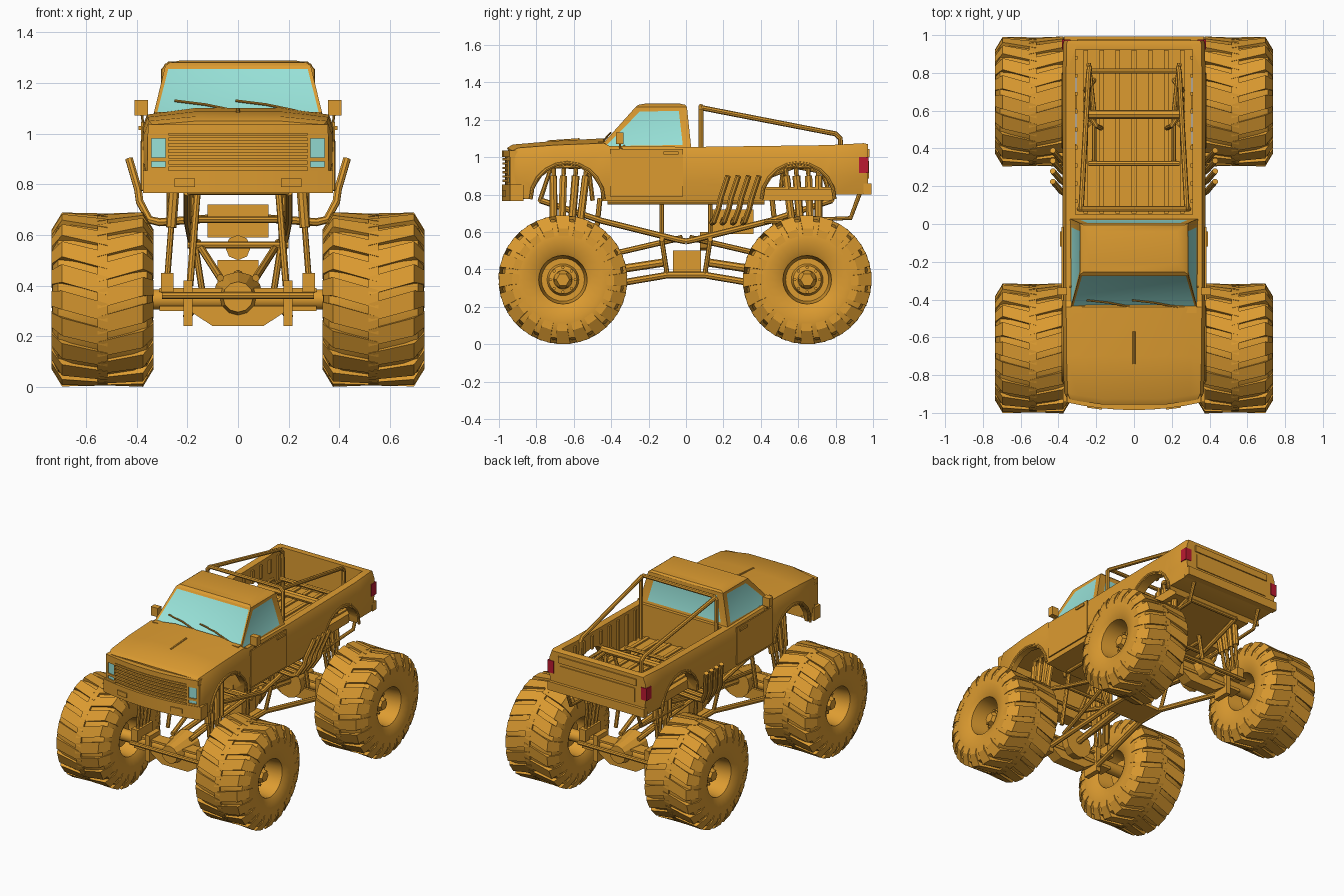
import bpy, bmesh, math
from mathutils import Vector, Matrix

if "Cube" in bpy.data.objects:
    bpy.data.objects.remove(bpy.data.objects["Cube"], do_unlink=True)

def material(name, rgb):
    m = bpy.data.materials.new(name)
    m.use_nodes = True
    m.diffuse_color = (*rgb, 1)
    m.node_tree.nodes["Principled BSDF"].inputs["Base Color"].default_value = (*rgb, 1)
    return m

ORANGE = material("orange_paint", (0.72, 0.33, 0.03))
GLASS = material("pale_teal_glass", (0.31, 0.75, 0.68))
RED = material("red_lens", (0.50, 0.01, 0.03))
SIDES = (("left", 1), ("right", -1))
ENDS = (("front", -1), ("rear", 1))
AXLE, HUB = 0.653, 0.345

def finish(bm, name, *mats):
    bmesh.ops.recalc_face_normals(bm, faces=bm.faces[:])
    me = bpy.data.meshes.new(name)
    bm.to_mesh(me)
    bm.free()
    ob = bpy.data.objects.new(name, me)
    bpy.context.collection.objects.link(ob)
    for m in mats or (ORANGE,):
        me.materials.append(m)
    return ob

def skin(bm, rings, wrap=False):
    """Join closed rings of points into a solid, capped unless wrapped."""
    vs = [[bm.verts.new(p) for p in r] for r in rings]
    n = len(vs[0])
    for a, b in zip(vs, vs[1:] + vs[:1] if wrap else vs[1:]):
        for i in range(n):
            bm.faces.new((a[i], a[(i + 1) % n], b[(i + 1) % n], b[i]))
    if not wrap:
        bm.faces.new(vs[0])
        bm.faces.new(vs[-1])

def bow(ob):
    """Curve the nose back toward its corners."""
    for v in ob.data.vertices:
        if v.co.y < -0.9:
            v.co.y += 0.32 * v.co.x ** 2

def box(name, lo, hi, mat=ORANGE, parts=1):
    xs = [lo[0] + (hi[0] - lo[0]) * i / parts for i in range(parts + 1)]
    bm = bmesh.new()
    skin(bm, [[(x, lo[1], lo[2]), (x, hi[1], lo[2]), (x, hi[1], hi[2]), (x, lo[1], hi[2])] for x in xs])
    return finish(bm, name, mat)

def box_pair(name, lo, hi, mat=ORANGE):
    for side, s in SIDES:
        box(f"{name}_{side}", (s * lo[0], *lo[1:]), (s * hi[0], *hi[1:]), mat)

def tube(name, pts, r=0.012):
    cu = bpy.data.curves.new(name, "CURVE")
    cu.dimensions, cu.bevel_depth, cu.bevel_resolution, cu.use_fill_caps = "3D", r, 2, True
    sp = cu.splines.new("POLY")
    sp.points.add(len(pts) - 1)
    for p, co in zip(sp.points, pts):
        p.co = (*co, 1)
    tmp = bpy.data.objects.new(name + "_path", cu)
    me = bpy.data.meshes.new_from_object(tmp)
    bpy.data.objects.remove(tmp)
    ob = bpy.data.objects.new(name, me)
    me.materials.append(ORANGE)
    bpy.context.collection.objects.link(ob)

def tube_pair(name, pts, r=0.012, sy=1):
    for side, s in SIDES:
        tube(f"{name}_{side}", [(s * x, sy * y, z) for x, y, z in pts], r)

def cylinder(name, centre, axis, r1, r2, depth, seg=16):
    bm = bmesh.new()
    rot = Vector((0, 0, 1)).rotation_difference(Vector(axis)).to_matrix().to_4x4()
    bmesh.ops.create_cone(bm, cap_ends=True, segments=seg, radius1=r1, radius2=r2, depth=depth,
                          matrix=Matrix.Translation(centre) @ rot)
    return finish(bm, name)

def cut(ob, cutter):
    mod = ob.modifiers.new("cut", "BOOLEAN")
    mod.operation, mod.solver, mod.object = "DIFFERENCE", "EXACT", cutter
    dg = bpy.context.evaluated_depsgraph_get()
    ob.data = bpy.data.meshes.new_from_object(ob.evaluated_get(dg), depsgraph=dg)
    ob.modifiers.clear()
    bpy.data.objects.remove(cutter, do_unlink=True)

# Lower body: sections along the length give y, half width, bottom, top, crown
bm = bmesh.new()
rings = []
for y, w, zb, zt, c in ((-.965, .355, .80, 1.035, .015), (-.935, .37, .78, 1.05, .018), (-.7, .376, .77, 1.065, .022),
                        (-.44, .378, .765, 1.075, .026), (-.41, .378, .765, 1.06, 0), (.03, .378, .765, 1.055, 0),
                        (.78, .378, .77, 1.065, 0), (.8, .378, .80, 1.067, 0), (.95, .376, .80, 1.075, 0),
                        (.972, .37, .81, 1.07, 0)):
    half = [(w * .45, zb), (w - .015, zb), (w, zb + .1), (w, zt - .05), (w * .95, zt), (w * .8, zt + c * .3), (w * .45, zt + c)]
    rings.append([(x, y, z) for x, z in half] + [(-x, y, z) for x, z in reversed(half)])
skin(bm, rings)
body = finish(bm, "lower_body")
cut(body, box("bed_cutter", (-.31, .05, .83), (.31, .925, 1.3)))
cut(body, box("bay_cutter", (-.335, -.9, .6), (.335, -.455, 1.0)))
for s in (1, -1):
    for y, inner_x in ((-.635, .28), (.6, .305)):
        cut(body, cylinder("arch_cutter", (s * (inner_x + .12), y, .765), (1, 0, 0), .19, .19, .24))
bow(body)

# Wheel arch lips
for end, y in (("front", -.635), ("rear", .6)):
    arc = [math.pi * i / 10 for i in range(11)]
    tube_pair(f"arch_lip_{end}", [(.374, y + .195 * math.cos(a), .775 + .195 * math.sin(a)) for a in arc], .01)

# Cab with inset glass on all four sides
bm = bmesh.new()
levels = ((1.05, .34, -.465, .028), (1.268, .287, -.27, .005), (1.28, .27, -.255, -.004), (1.288, .23, -.21, -.04))
skin(bm, [[(-x, a, z), (x, a, z), (x, b, z), (-x, b, z)] for z, x, a, b in levels])
bmesh.ops.recalc_face_normals(bm, faces=bm.faces[:])
bm.faces.ensure_lookup_table()
for f in [f for f in bm.faces if abs(f.normal.z) < .85 and f.calc_area() > .04]:
    n = f.normal.copy()
    rim = .018 if n.y < -.5 else .034 if n.y > .5 else .026
    bmesh.ops.inset_individual(bm, faces=[f], thickness=rim, depth=-.005)
    f.material_index = 1
    for v in f.verts:
        if abs(n.x) > .5:                      # wide rear pillar, slim front pillar
            v.co.y += -.026 if v.co.y > -.1 else .012
        elif n.y > .5:                         # wide corners round the rear window
            v.co.x *= .9
finish(bm, "cab", ORANGE, GLASS)

# Doors, handles, mirrors and wipers
box_pair("door", (.374, -.405, .79), (.383, -.015, 1.045))
box_pair("door_handle", (.38, -.12, 1.015), (.392, -.04, 1.03))
box_pair("mirror", (.355, -.375, 1.072), (.408, -.335, 1.133))
tube_pair("mirror_arm", [(.33, -.33, 1.06), (.375, -.35, 1.04), (.38, -.355, 1.08)], .006)
for x in (-.25, -.01):
    tube("wiper", [(x + dx, -.476 + .9 * (z - 1.05), z) for dx, z in ((0, 1.13), (.12, 1.115), (.24, 1.09))], .005)
tube("hood_ridge", [(0, -.74, 1.082), (0, -.57, 1.094)], .008)
box("cowl", (-.33, -.47, 1.06), (.33, -.435, 1.085))

# Nose: bumper, grille, lamps set between raised frames
for ob in (box("front_bumper", (-.375, -.985, .765), (.375, -.87, .855), parts=8),
           box("grille_panel", (-.345, -.968, .85), (.345, -.95, 1.0), parts=8),
           box("hood_lip", (-.355, -.985, 1.0), (.355, -.94, 1.035), parts=8)):
    bow(ob)
for i in range(6):
    bow(box("grille_bar", (-.275, -.982, .868 + i * .023), (.275, -.965, .88 + i * .023), parts=8))
for s in (1, -1):
    bow(box("headlight", (s * .286, -.973, .905), (s * .341, -.966, .98), GLASS))
    bow(box("marker_lamp", (s * .286, -.973, .868), (s * .341, -.966, .89), GLASS))
    for lo, hi, zl, zh in ((.275, .286, .855, 1.0), (.341, .358, .855, 1.0), (.275, .358, .89, .905),
                           (.275, .358, .98, 1.0), (.275, .358, .855, .868)):
        bow(box("lamp_frame", (s * lo, -.981, zl), (s * hi, -.95, zh)))
    bow(box("bumper_slot", (s * .17, -.992, .79), (s * .25, -.975, .822)))

# Tail: bumper, tailgate, red lamps
box("rear_bumper", (-.37, .95, .80), (.37, .992, .86))
box("tailgate_panel", (-.29, .965, .885), (.29, .978, .98))
box("tailgate_trim", (-.3, .965, 1.0), (.3, .98, 1.045))
box_pair("tail_lamp", (.336, .925, .915), (.381, .976, 1.0), RED)

# Bed ribs and roll bar
for i in range(-3, 4):
    box("bed_floor_rib", (i * .085 - .012, .055, .828), (i * .085 + .012, .92, .84))
for i in range(9):
    y = .11 + i * .095
    box_pair("bed_wall_rib", (.298, y, .95 if .4 < y < .8 else .83), (.312, y + .02, 1.04))
tube("roll_hoop", [(-.29, .08, .83), (-.29, .08, 1.25), (-.27, .08, 1.272), (.27, .08, 1.272), (.29, .08, 1.25), (.29, .08, .83)], .014)
tube_pair("roll_brace", [(.28, .08, 1.265), (.24, .8, 1.125), (.235, .825, 1.1), (.235, .83, .83)], .014)
for y, z in ((.32, .87), (.58, .96), (.81, .92)):
    tube("bed_cross_tube", [(-.24, y, z), (.24, y, z)], .014 if y != .58 else .024)
tube_pair("bed_side_tube", [(.21, .32, .85), (.21, .58, .95), (.24, .85, .9)], .012)

# Wheels: lathed tyre and dished rim, plus slanted lugs
half = [(.11, 0), (.11, .04), (.085, .05), (.08, .075), (.05, .085), (.05, .115), (.175, .13), (.188, .155),
        (.2, .21), (.197, .265), (.175, .315), (.12, .328)]
inner = [(-u if r > .1 else -.1, r) for u, r in reversed(half)]
SEG, LUGS = 28, 20
for end, ey in ENDS:
    for side, s in SIDES:
        def spin(u, r, a):
            return (s * (.535 + u), ey * AXLE - .005 + r * math.sin(a), HUB + r * math.cos(a))
        bm = bmesh.new()
        skin(bm, [[spin(u, r, 2 * math.pi * k / SEG) for u, r in half + inner] for k in range(SEG)], wrap=True)
        bmesh.ops.remove_doubles(bm, verts=bm.verts[:], dist=1e-5)
        finish(bm, f"wheel_{end}_{side}")
        bm = bmesh.new()
        for k in range(2 * LUGS):
            m = 1 if k % 2 else -1
            rings = []
            for u, low, high, skew in ((-.02, .3, .34, 0), (.16, .28, .345, .15), (.202, .235, .275, .17)):
                a, h = math.pi * k / LUGS + skew, .108
                rings.append([spin(m * u, r, a + d) for r, d in ((low, -h), (high, -h), (high, h), (low, h))])
            skin(bm, rings)
        finish(bm, f"tread_{end}_{side}")
        cylinder(f"hub_cap_{end}_{side}", spin(.12, 0, 0), (s, 0, 0), .05, .035, .03, 6)
        for k in range(8):
            cylinder("wheel_bolt", spin(.09, .066, math.pi * k / 4), (1, 0, 0), .009, .009, .02, 6)

# Axles, shocks and links, repeated at both ends
for end, e in ENDS:
    y = e * AXLE
    cylinder(f"axle_tube_{end}", (0, y, HUB), (1, 0, 0), .04, .04, .86)
    box(f"axle_truss_{end}", (-.31, y - .045, .30), (.31, y + .045, .32))
    box(f"axle_top_plate_{end}", (-.31, y - .045, .375), (.31, y + .045, .39))
    cylinder(f"differential_{end}", (0, y, .355), (0, e, 0), .1, .06, .2, 12)
    bm = bmesh.new()
    skin(bm, [[(-.2, v, .305), (-.1, v, .24), (.1, v, .24), (.2, v, .305)] for v in (y - .04, y + .04)])
    finish(bm, f"skid_plate_{end}")
    box_pair(f"link_bracket_{end}", (.18, y - .06, .24), (.215, y + .06, .42))
    box_pair(f"shock_mount_{end}", (.255, y - .085, .37), (.305, y + .085, .45))
    for d in (-.09, -.035, .03, .085):
        tube_pair(f"shock_rod_{end}", [(.28, AXLE + d * .6, .42), (.24, AXLE - .03 + d, .94)], .012, e)
        tube_pair(f"shock_body_{end}", [(.264, AXLE - .013 + d * .8, .63), (.243, AXLE - .028 + d, .9)], .021, e)
    tube_pair(f"shock_hoop_{end}", [(.16, .5, .77), (.2, .52, .95), (.24, .58, .95), (.24, .72, .95), (.2, .78, .77)], .013, e)
    tube_pair(f"lower_link_{end}", [(.2, .63, .28), (.14, .1, .37)], .018, e)
    tube_pair(f"upper_link_{end}", [(.07, .62, .43), (.16, .02, .57)], .015, e)
    tube_pair(f"main_rail_{end}", [(.2, .78, .77), (.2, .45, .66), (.18, .05, .56), (.18, 0, .55)], .016, e)
    tube_pair(f"frame_post_{end}", [(.14, .1, .37), (.17, .13, .56), (.19, .13, .77)], .013, e)
    tube_pair(f"frame_leg_{end}", [(.19, .5, .4), (.16, .46, .78)], .014, e)
    tube(f"drive_shaft_{end}", [(0, e * .1, .44), (0, e * .56, .37)], .022)
    tube(f"steering_ram_{end}", [(-.3, y + e * .1, .36), (.3, y + e * .1, .36)], .014)
    for v, z in ((.13, .56), (.45, .66), (.78, .77)):
        tube(f"frame_cross_{end}", [(-.2, e * v, z), (.2, e * v, z)], .013)

# Central frame, engine and gearbox
tube_pair("top_rail", [(.2, -.42, .76), (.2, .42, .76)], .014)
tube_pair("skid_rail", [(.14, -.12, .37), (.14, .12, .37)], .018)
box("belly_plate", (-.14, -.1, .355), (.14, .1, .375))
box("gearbox", (-.08, -.07, .375), (.08, .08, .5))
box("engine_block", (-.12, .12, .59), (.12, .36, .72))
cylinder("engine_pulley", (0, .1, .55), (0, 1, 0), .05, .05, .05, 8)
tube_pair("rear_stay", [(.27, .42, .655), (.27, .88, .675), (.27, .93, .81)], .012)

# Side exhaust stacks
for i in range(4):
    y = .225 + i * .055
    tube_pair("exhaust", [(.11, y - .08, .665), (.31, y - .085, .65), (.35, y - .075, .66), (.388, y - .05, .73),
                          (.395, y - .04, .78), (.43, y, .9)], .016)

bpy.ops.object.select_all(action="DESELECT")
for ob in bpy.context.collection.objects:
    if ob.type == "MESH":
        ob.select_set(True)
        bpy.context.view_layer.objects.active = ob
bpy.ops.object.shade_smooth_by_angle(angle=math.radians(28))
